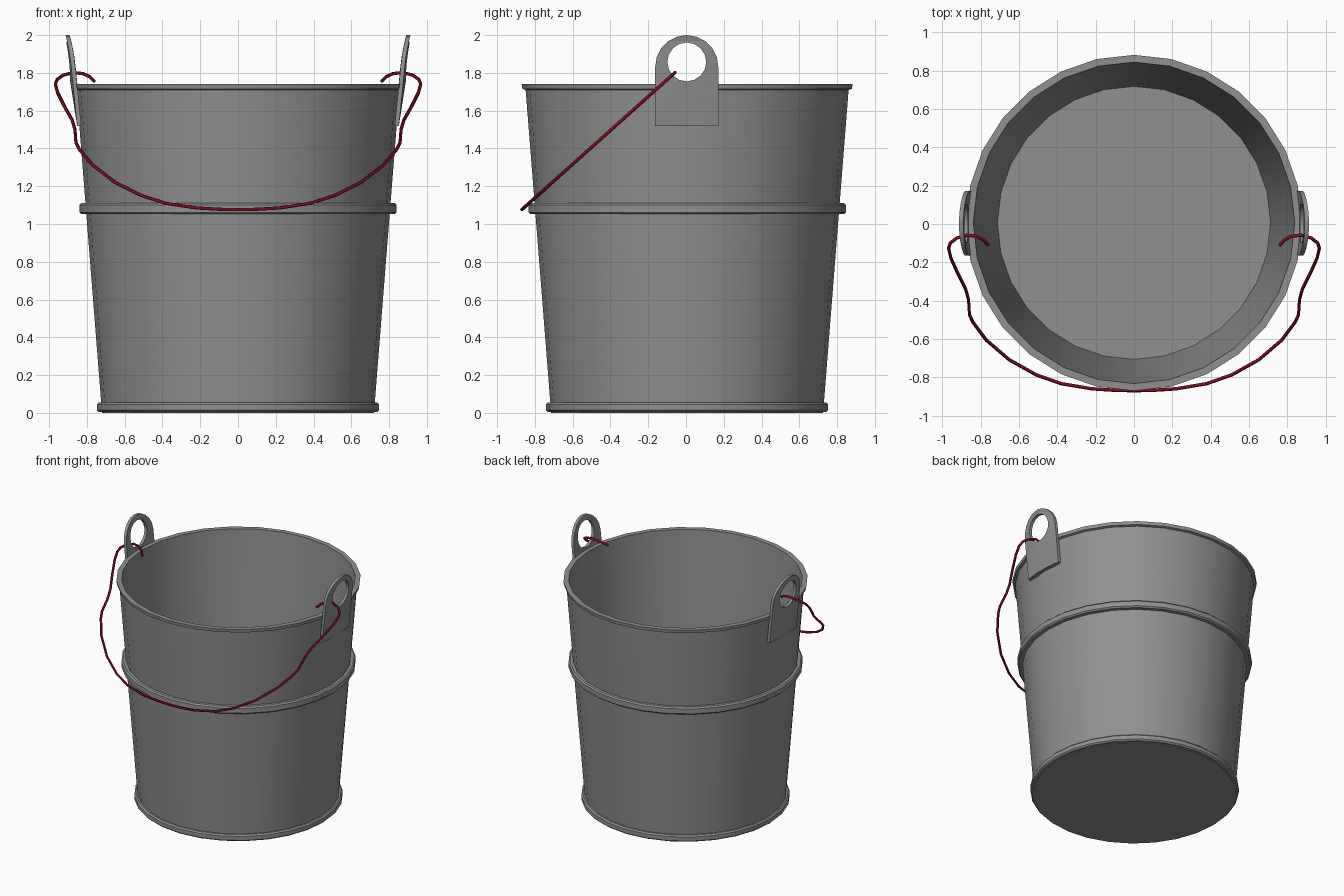
import bpy, bmesh, math
from mathutils import Matrix

if "Cube" in bpy.data.objects:
    bpy.data.objects.remove(bpy.data.objects["Cube"])

SIDES = 28
Y0 = 0.006  # the bucket sits slightly towards the back


def material(name, rgb):
    m = bpy.data.materials.new(name)
    m.diffuse_color = (*rgb, 1)
    m.use_nodes = True
    m.node_tree.nodes["Principled BSDF"].inputs["Base Color"].default_value = m.diffuse_color
    return m


steel = material("dark_steel", (0.28, 0.28, 0.28))
red = material("dark_red", (0.21, 0.004, 0.015))


def add(name, mesh, mat, angle=35):
    mesh.materials.clear()
    mesh.materials.append(mat)
    ob = bpy.data.objects.new(name, mesh)
    bpy.context.collection.objects.link(ob)
    bpy.ops.object.select_all(action='DESELECT')
    ob.select_set(True)
    bpy.context.view_layer.objects.active = ob
    bpy.ops.object.shade_smooth_by_angle(angle=math.radians(angle))
    return ob


def lathe(name, profile, closed):
    """Spin (radius, z) points; open profiles get flat end caps."""
    bm = bmesh.new()
    rings = []
    for r, z in profile:
        rings.append([bm.verts.new((r * math.sin(2 * math.pi * i / SIDES),
                                    Y0 + r * math.cos(2 * math.pi * i / SIDES), z))
                      for i in range(SIDES)])
    pairs = list(zip(rings, rings[1:]))
    if closed:
        pairs.append((rings[-1], rings[0]))
    else:
        bm.faces.new(rings[0])
        bm.faces.new(rings[-1])
    for a, b in pairs:
        for i in range(SIDES):
            j = (i + 1) % SIDES
            bm.faces.new((a[i], a[j], b[j], b[i]))
    bmesh.ops.recalc_face_normals(bm, faces=bm.faces)
    me = bpy.data.meshes.new(name)
    bm.to_mesh(me)
    bm.free()
    return add(name, me, steel)


def poly_spline(cu, pts, cyclic):
    sp = cu.splines.new('POLY')
    sp.points.add(len(pts) - 1)
    for p, co in zip(sp.points, pts):
        p.co = (*co, 1)
    sp.use_cyclic_u = cyclic


def curve_mesh(cu):
    ob = bpy.data.objects.new("path", cu)
    bpy.context.collection.objects.link(ob)
    bpy.context.view_layer.update()
    dg = bpy.context.evaluated_depsgraph_get()
    me = bpy.data.meshes.new_from_object(ob.evaluated_get(dg))
    bpy.data.objects.remove(ob)
    return me


# Bucket shell with rolled lip and floor
lathe("bucket_body", [(0.720, 0.0), (0.855, 1.71), (0.872, 1.715), (0.876, 1.74),
                      (0.838, 1.74), (0.712, 0.06)], False)

# Reinforcing hoops
for name, r_in, r_out, z0, z1 in (("base_hoop", 0.70, 0.747, 0.004, 0.055),
                                  ("middle_hoop", 0.795, 0.840, 1.052, 1.11)):
    b = 0.01
    lathe(name, [(r_in, z0), (r_out - b, z0), (r_out, z0 + b),
                 (r_out, z1 - b), (r_out - b, z1), (r_in, z1)], True)

# Side lugs: arched plates with a round hole, leaning and curving with the wall
for side, s in (("right", 1), ("left", -1)):
    cu = bpy.data.curves.new("lug_outline", 'CURVE')
    cu.dimensions = '2D'
    cu.fill_mode = 'BOTH'
    cu.extrude = 0.011
    base = [(0.167 * i / 3, 1.52, 0) for i in range(-3, 4)]
    arch = [(0.167 * math.cos(math.pi * i / 10), 1.833 + 0.167 * math.sin(math.pi * i / 10), 0)
            for i in range(11)]
    poly_spline(cu, base + arch, True)
    poly_spline(cu, [(0.103 * math.cos(math.pi * i / 8), 1.858 + 0.103 * math.sin(math.pi * i / 8), 0)
                     for i in range(16)], True)
    me = curve_mesh(cu)
    k = 0.1
    me.transform(Matrix(((0, k * s, s, s * (0.854 - 1.52 * k)),
                         (1, 0, 0, 0.004), (0, 1, 0, 0), (0, 0, 0, 1))))
    bm = bmesh.new()
    bm.from_mesh(me)
    bmesh.ops.remove_doubles(bm, verts=bm.verts, dist=1e-5)
    for v in bm.verts:
        v.co.x -= s * 0.5 * v.co.y ** 2
    bmesh.ops.recalc_face_normals(bm, faces=bm.faces)
    bm.to_mesh(me)
    bm.free()
    add(side + "_lug", me, steel)

# Wire handle: half path mirrored, lying in a slanted plane
half = [(0.76, 1.755), (0.785, 1.78), (0.82, 1.796), (0.87, 1.802), (0.925, 1.788),
        (0.958, 1.765), (0.967, 1.74), (0.955, 1.695), (0.92, 1.625), (0.878, 1.55),
        (0.863, 1.50), (0.858, 1.43), (0.84, 1.395), (0.77, 1.312), (0.65, 1.22),
        (0.51, 1.15), (0.38, 1.109), (0.22, 1.085), (0.1, 1.078)]
xz = half + [(0, 1.076)] + [(-x, z) for x, z in reversed(half)]
cu = bpy.data.curves.new("handle_path", 'CURVE')
cu.dimensions = '3D'
cu.bevel_depth = 0.009
cu.bevel_resolution = 1
cu.use_fill_caps = True
poly_spline(cu, [(x, -0.06 - (1.80 - z) * 1.118, z) for x, z in xz], False)
add("wire_handle", curve_mesh(cu), red, 60)
